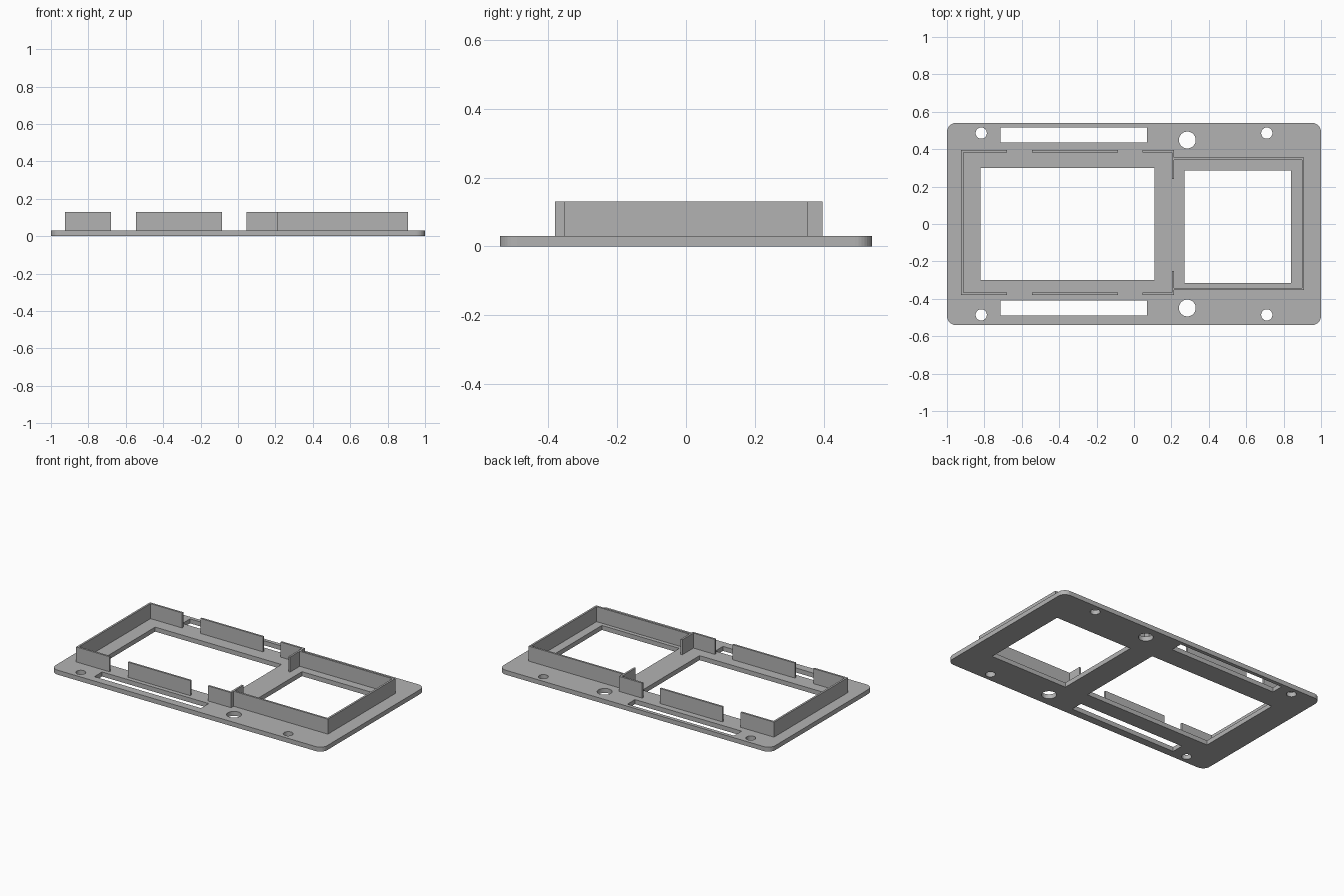
import bpy
from math import sin, cos, pi

cube = bpy.data.objects.get("Cube")
if cube:
    bpy.data.objects.remove(cube, do_unlink=True)

PLATE_TOP = 0.03
WALL_TOP = 0.13
T = 0.013  # wall thickness

grey = bpy.data.materials.new("plain grey")
grey.use_nodes = True
colour = (0.45, 0.45, 0.45, 1)
grey.diffuse_color = colour
grey.node_tree.nodes["Principled BSDF"].inputs["Base Color"].default_value = colour


def rect(left, right, low, high):
    return [(left, low), (right, low), (right, high), (left, high)]


def circle(x, y, radius, sides=40):
    return [(x + radius * cos(2 * pi * i / sides), y + radius * sin(2 * pi * i / sides))
            for i in range(sides)]


def rounded_rect(half_x, half_y, radius, steps=8):
    points = []
    for corner, (sx, sy) in enumerate([(1, 1), (-1, 1), (-1, -1), (1, -1)]):
        for i in range(steps + 1):
            a = (corner + i / steps) * pi / 2
            points.append((sx * (half_x - radius) + radius * cos(a),
                           sy * (half_y - radius) + radius * sin(a)))
    return points


def extrude(name, loops, bottom, top):
    """Fill the first outline, leave the other loops open, and give it height."""
    curve = bpy.data.curves.new(name + " outline", 'CURVE')
    curve.dimensions = '2D'
    curve.fill_mode = 'BOTH'
    curve.extrude = (top - bottom) / 2
    for loop in loops:
        spline = curve.splines.new('POLY')
        spline.points.add(len(loop) - 1)
        for point, (x, y) in zip(spline.points, loop):
            point.co = (x, y, 0, 1)
        spline.use_cyclic_u = True
    helper = bpy.data.objects.new(name + " helper", curve)
    bpy.context.collection.objects.link(helper)
    bpy.context.view_layer.update()
    graph = bpy.context.evaluated_depsgraph_get()
    mesh = bpy.data.meshes.new_from_object(helper.evaluated_get(graph))
    bpy.data.objects.remove(helper, do_unlink=True)
    obj = bpy.data.objects.new(name, mesh)
    obj.location.z = (top + bottom) / 2
    mesh.materials.clear()
    mesh.materials.append(grey)
    mesh.polygons.foreach_set("use_smooth", [False] * len(mesh.polygons))
    bpy.context.collection.objects.link(obj)
    return obj


# Base plate with two windows, two slots and six screw holes
openings = [rect(-0.82, 0.11, -0.3, 0.3), rect(0.27, 0.84, -0.315, 0.287),
            rect(-0.715, 0.07, 0.437, 0.517), rect(-0.715, 0.07, -0.489, -0.408)]
for side in (-1, 1):
    openings += [circle(-0.817, side * 0.486, 0.03), circle(0.71, side * 0.486, 0.03),
                 circle(0.285, side * 0.449, 0.045)]
extrude("base_plate", [rounded_rect(1, 0.541, 0.05)] + openings, 0, PLATE_TOP)

# Left bracket wall, wrapping both left corners
north, south = 0.396, -0.38
west, gap = -0.925, -0.68
extrude("left_bracket_wall", [[
    (gap, north), (west, north), (west, south), (gap, south), (gap, south + T),
    (west + T, south + T), (west + T, north - T), (gap, north - T)]],
    PLATE_TOP, WALL_TOP)

# Middle wall segments
for name, y in (("back_middle_wall", north - T), ("front_middle_wall", south)):
    extrude(name, [rect(-0.545, -0.085, y, y + T)], PLATE_TOP, WALL_TOP)

# Right frame wall, with its divider stubs and returns
start, divider, east = 0.045, 0.215, 0.91
back, front = 0.355, -0.354
extrude("right_frame_wall", [[
    (start, north), (divider, north), (divider, back), (east, back),
    (east, front), (divider, front), (divider, south), (start, south),
    (start, south + T), (divider - T, south + T), (divider - T, -0.25),
    (divider, -0.25), (divider, front + T), (east - T, front + T),
    (east - T, back - T), (divider, back - T), (divider, 0.24),
    (divider - T, 0.24), (divider - T, north - T), (start, north - T)]],
    PLATE_TOP, WALL_TOP)
